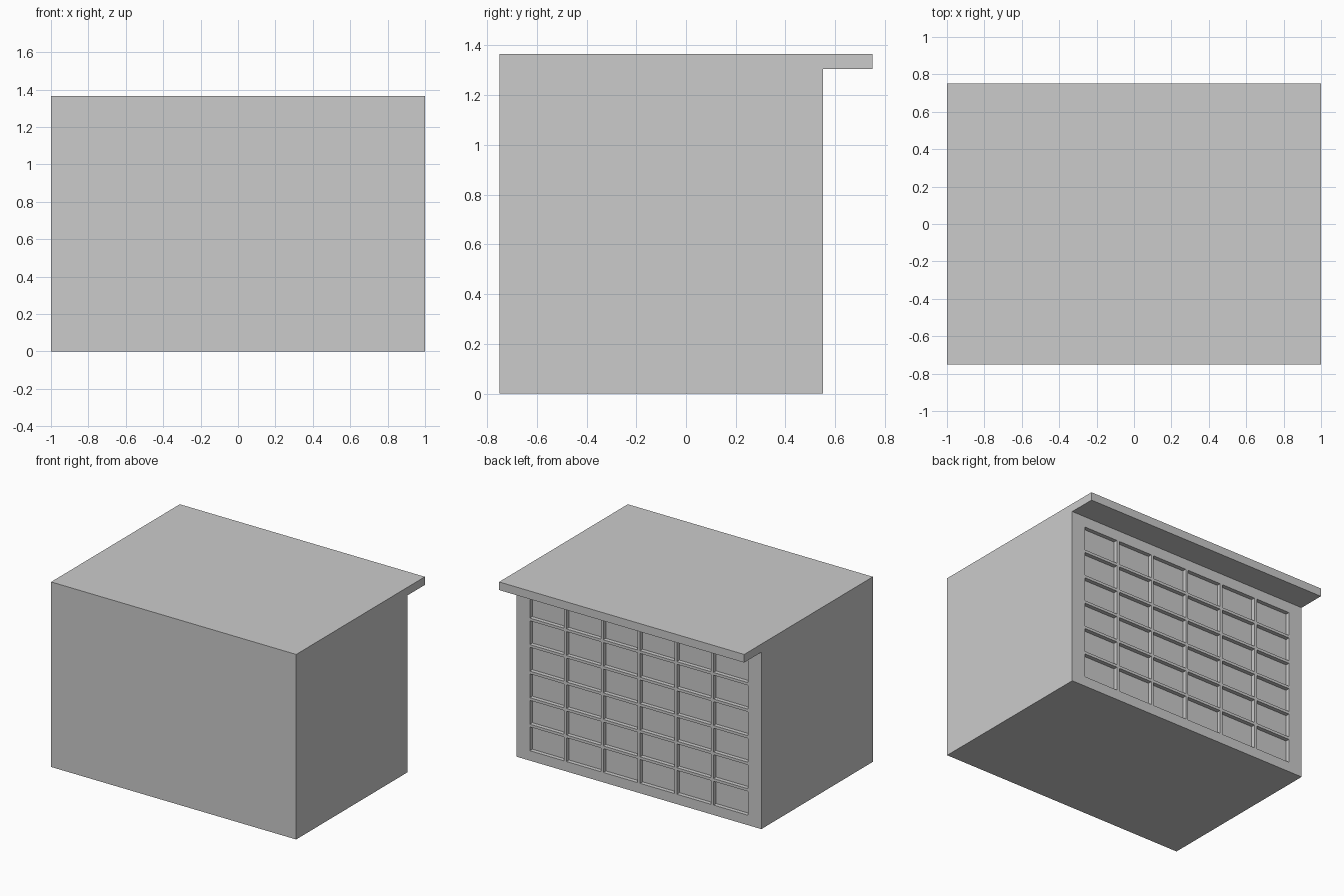
import bpy, bmesh
from mathutils import Matrix

if "Cube" in bpy.data.objects:
    bpy.data.objects.remove(bpy.data.objects["Cube"])


def finish(name, bm):
    bmesh.ops.recalc_face_normals(bm, faces=bm.faces)
    mesh = bpy.data.meshes.new(name)
    bm.to_mesh(mesh)
    bm.free()
    obj = bpy.data.objects.new(name, mesh)
    bpy.context.collection.objects.link(obj)
    return obj


# Building block with rear roof overhang: side profile swept along x
profile = [(-0.75, 0), (0.55, 0), (0.55, 1.305), (0.75, 1.305), (0.75, 1.365), (-0.75, 1.365)]
bm = bmesh.new()
side = bm.faces.new([bm.verts.new((-1, y, z)) for y, z in profile])
swept = bmesh.ops.extrude_face_region(bm, geom=[side], use_keep_orig=True)
verts = [g for g in swept["geom"] if isinstance(g, bmesh.types.BMVert)]
bmesh.ops.translate(bm, verts=verts, vec=(2, 0, 0))
building = finish("building_with_overhang", bm)

# 6 x 6 window panes sunk into the back wall, leaving thin glazing bars
COUNT, BAR, DEPTH = 6, 0.02, 0.03
WIDTH, BOTTOM, TOP = 1.78, 0.073, 1.227
BACK = 0.55
step_x = (WIDTH + BAR) / COUNT
step_z = (TOP - BOTTOM + BAR) / COUNT
bm = bmesh.new()
for i in range(COUNT):
    for j in range(COUNT):
        x = -WIDTH / 2 + i * step_x + (step_x - BAR) / 2
        z = BOTTOM + j * step_z + (step_z - BAR) / 2
        size = Matrix.Diagonal((step_x - BAR, DEPTH * 2, step_z - BAR, 1))
        bmesh.ops.create_cube(bm, size=1, matrix=Matrix.Translation((x, BACK, z)) @ size)
cutter = finish("window_pane_cutter", bm)
cutter.hide_render = True
cutter.display_type = 'WIRE'

# Cut the panes, then bake the result so that only the building remains
cut = building.modifiers.new("window_panes", 'BOOLEAN')
cut.operation = 'DIFFERENCE'
cut.solver = 'EXACT'
cut.object = cutter
bpy.context.view_layer.objects.active = building
bpy.ops.object.modifier_apply(modifier=cut.name)
bpy.data.objects.remove(cutter)
